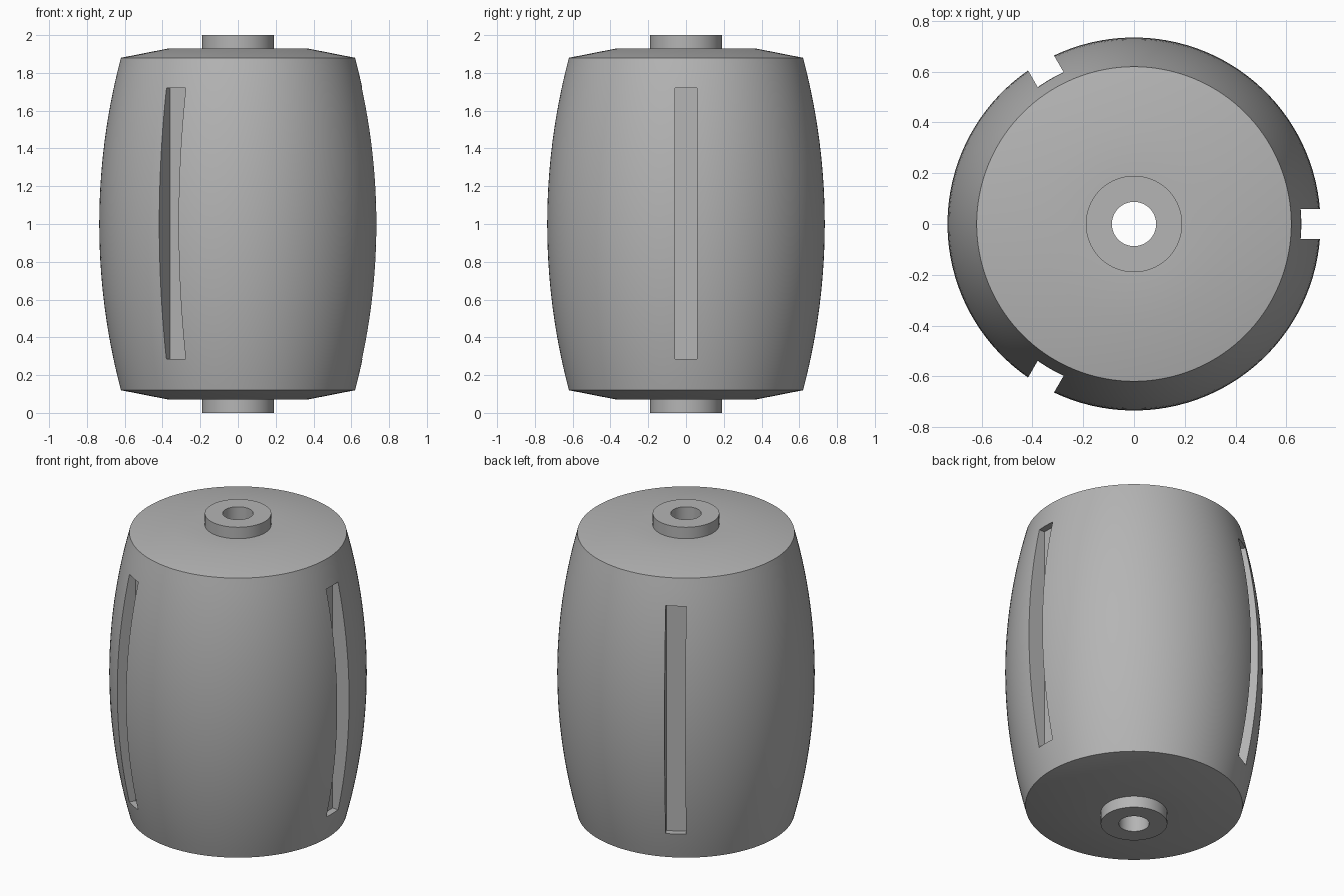
import bpy
import bmesh
from math import cos, sin, tau, sqrt, radians
from mathutils import Matrix

cube = bpy.data.objects.get("Cube")
if cube:
    bpy.data.objects.remove(cube, do_unlink=True)

SEGMENTS = 120
BULGE = 0.735          # widest radius, at mid height
ARC = 3.42             # radius of the barrel's side curve
HALF = 0.88            # half height of the curved side

grey = bpy.data.materials.new("plain grey")
grey.use_nodes = True
colour = (0.46, 0.46, 0.46, 1)
grey.diffuse_color = colour
grey.node_tree.nodes["Principled BSDF"].inputs["Base Color"].default_value = colour


def make_object(name, bm):
    bmesh.ops.recalc_face_normals(bm, faces=bm.faces)
    mesh = bpy.data.meshes.new(name)
    bm.to_mesh(mesh)
    bm.free()
    mesh.materials.append(grey)
    obj = bpy.data.objects.new(name, mesh)
    bpy.context.collection.objects.link(obj)
    return obj


def lathe(name, profile):
    """Turn a closed (radius, z) outline around the z axis."""
    bm = bmesh.new()
    rings = []
    for i in range(SEGMENTS):
        a = tau * (i + 0.5) / SEGMENTS
        rings.append([bm.verts.new((r * cos(a), r * sin(a), z)) for r, z in profile])
    n = len(profile)
    for i, ring in enumerate(rings):
        after = rings[(i + 1) % SEGMENTS]
        for j in range(n):
            k = (j + 1) % n
            bm.faces.new((ring[j], after[j], after[k], ring[k]))
    return make_object(name, bm)


# Upper half of the outline: curved side, shallow cone, hub and bore
steps = 14
side = []
for i in range(1, steps + 1):
    h = HALF * i / steps
    side.append((BULGE - ARC + sqrt(ARC ** 2 - h ** 2), h))
upper = side + [(0.375, 0.928), (0.19, 0.928), (0.19, 1), (0.087, 1)]
lower = [(r, -h) for r, h in reversed(upper)]
profile = [(r, 1 + h) for r, h in lower + [(BULGE, 0)] + upper]
barrel = lathe("barrel_body", profile)

# Three flat-bottomed slots around the side
bm = bmesh.new()
for i in range(3):
    place = (Matrix.Rotation(tau * i / 3, 4, "Z")
             @ Matrix.Translation((0.767, 0, 1.003))
             @ Matrix.Diagonal((0.3, 0.118, 1.434, 1)))
    bmesh.ops.create_cube(bm, size=1, matrix=place)
cutter = make_object("slot_cutter", bm)
cutter.hide_render = True

cut = barrel.modifiers.new("slots", "BOOLEAN")
cut.operation = "DIFFERENCE"
cut.solver = "EXACT"
cut.object = cutter

bpy.ops.object.select_all(action="DESELECT")
barrel.select_set(True)
bpy.context.view_layer.objects.active = barrel
bpy.ops.object.modifier_apply(modifier=cut.name)
bpy.data.objects.remove(cutter, do_unlink=True)
bpy.ops.object.shade_smooth_by_angle(angle=radians(25))
